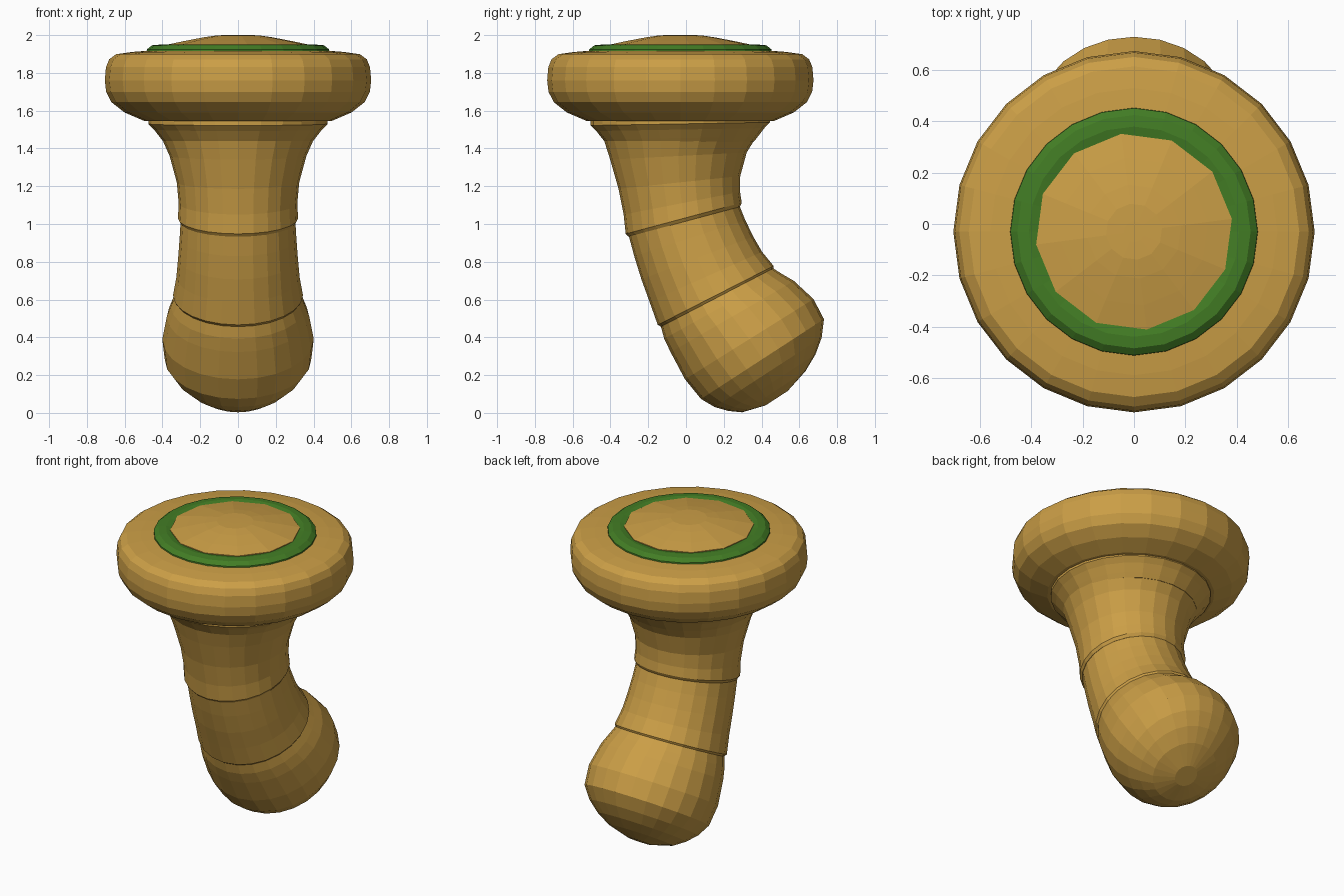
import bpy, bmesh, math
from mathutils import Vector


def material(name, col):
    m = bpy.data.materials.new(name)
    m.diffuse_color = (*col, 1)
    return m


TAN = material("golden tan", (0.60, 0.345, 0.062))
GREEN = material("leaf green", (0.055, 0.205, 0.018))


def loft(name, sections, sides, mat, turn=0.0, closed=False):
    """Skin circles (y, z, radius, tilt in degrees about x) stacked along a path."""
    bm = bmesh.new()
    rings = []
    for y, z, r, tilt in sections:
        t = math.radians(tilt)
        ring = []
        for i in range(sides):
            a = 2 * math.pi * i / sides + math.radians(turn) - math.pi / 2
            u, v = r * math.cos(a), r * math.sin(a)
            ring.append(bm.verts.new(Vector((u, y + v * math.cos(t), z + v * math.sin(t)))))
        rings.append(ring)
    pairs = list(zip(rings, rings[1:]))
    if closed:
        pairs.append((rings[-1], rings[0]))
    else:
        bm.faces.new(rings[0])
        bm.faces.new(rings[-1])
    for a, b in pairs:
        for i in range(sides):
            j = (i + 1) % sides
            bm.faces.new((a[i], a[j], b[j], b[i]))
    bmesh.ops.recalc_face_normals(bm, faces=bm.faces)
    me = bpy.data.meshes.new(name)
    bm.to_mesh(me)
    bm.free()
    me.materials.append(mat)
    ob = bpy.data.objects.new(name, me)
    bpy.context.collection.objects.link(ob)
    return ob


CY = -0.03  # y of the head's axis


def lathe(profile, tilt=0.0):
    return [(CY, z, r, tilt) for r, z in profile]


# bent stem, in three segments that step in slightly at each joint
loft("stem_top", [
    (-0.030, 1.50, 0.405, 1), (-0.032, 1.45, 0.402, 1), (-0.040, 1.36, 0.362, 3),
    (-0.035, 1.22, 0.324, 6), (-0.022, 1.11, 0.314, 11), (-0.012, 1.03, 0.318, 15),
    (-0.010, 1.012, 0.306, 15)], 24, TAN)
loft("stem_middle", [
    (-0.014, 1.03, 0.303, 15), (0.020, 0.925, 0.309, 18), (0.060, 0.82, 0.317, 21),
    (0.105, 0.72, 0.326, 24), (0.157, 0.622, 0.344, 27), (0.165, 0.606, 0.332, 27)],
    24, TAN)
loft("stem_end", [
    (0.157, 0.622, 0.330, 27), (0.195, 0.565, 0.355, 29), (0.245, 0.51, 0.377, 30),
    (0.335, 0.39, 0.401, 32), (0.405, 0.285, 0.388, 33), (0.435, 0.215, 0.338, 33),
    (0.455, 0.160, 0.275, 33), (0.465, 0.112, 0.200, 33), (0.480, 0.078, 0.070, 33)],
    24, TAN)

# collar below the head
loft("collar", lathe([(0.39, 1.43), (0.41, 1.455), (0.445, 1.50), (0.475, 1.53),
                      (0.475, 1.57)], 1), 24, TAN)

# round head
loft("head", lathe([(0.40, 1.545), (0.495, 1.545), (0.60, 1.59), (0.67, 1.645),
                    (0.698, 1.70), (0.705, 1.76), (0.699, 1.83), (0.682, 1.872),
                    (0.645, 1.899), (0.56, 1.911), (0.47, 1.918), (0.30, 1.918)]),
     24, TAN)

# green ring set into the top
loft("green_ring", lathe([(0.485, 1.905), (0.482, 1.925), (0.455, 1.946), (0.41, 1.95),
                          (0.37, 1.942), (0.36, 1.905)]), 24, GREEN, closed=True)

# twelve-sided button in the middle
loft("button", lathe([(0.385, 1.91), (0.385, 1.948), (0.29, 1.968), (0.185, 1.988),
                      (0.11, 1.999), (0.04, 2.0)]), 12, TAN, turn=7.5)
